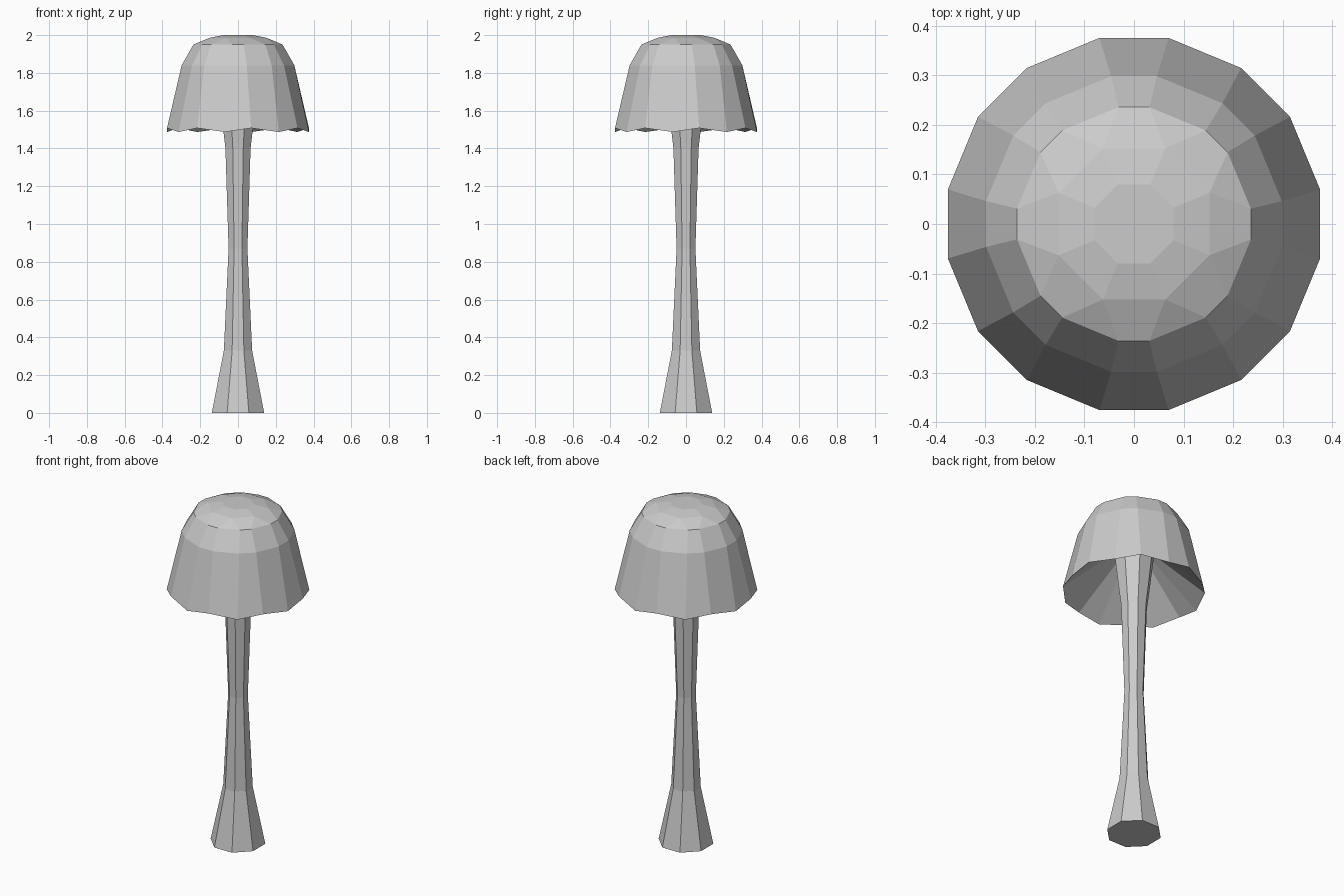
import bpy, bmesh, math

if "Cube" in bpy.data.objects:
    bpy.data.objects.remove(bpy.data.objects["Cube"])

grey = bpy.data.materials.new("plain grey")
grey.diffuse_color = (0.6, 0.6, 0.6, 1)
grey.use_nodes = True
grey.node_tree.nodes["Principled BSDF"].inputs["Base Color"].default_value = grey.diffuse_color


def ring(bm, angles, radius, heights):
    return [bm.verts.new((radius * math.cos(math.radians(a)),
                          radius * math.sin(math.radians(a)), z))
            for a, z in zip(angles, heights)]


def bridge(bm, low, high):
    n = len(low)
    for i in range(n):
        j = (i + 1) % n
        bm.faces.new((low[i], low[j], high[j], high[i]))


def finish(bm, name):
    bmesh.ops.recalc_face_normals(bm, faces=bm.faces)
    mesh = bpy.data.meshes.new(name)
    bm.to_mesh(mesh)
    bm.free()
    mesh.materials.append(grey)
    bpy.context.collection.objects.link(bpy.data.objects.new(name, mesh))


def paired(spread):
    # sixteen angles, in pairs around each eighth of a turn
    return [45 * k + s for k in range(8) for s in (-spread, spread)]


octagon = [45 * k + 22.5 for k in range(8)]

# Stem: eight-sided, waisted, flaring at both ends
bm = bmesh.new()
stem = [(0.15, 0), (0.081, 0.33), (0.054, 0.87), (0.072, 1.4), (0.086, 1.51), (0.115, 1.76)]
rings = [ring(bm, octagon, r, [z] * 8) for r, z in stem]
for a, b in zip(rings, rings[1:]):
    bridge(bm, a, b)
bm.faces.new(rings[0])
bm.faces.new(rings[-1])
finish(bm, "stem")

# Cap: wavy rim, steep sides, faceted crown and a hollow underside
bm = bmesh.new()
wave = [1.508 if k % 2 else 1.487 for k in range(16)]
gill = ring(bm, paired(11), 0.08, [1.75] * 16)
rim = ring(bm, paired(10.5), 0.382, wave)
side = ring(bm, paired(8.8), 0.302, [1.84] * 16)
shoulder = ring(bm, paired(7.5), 0.238, [1.95] * 16)
crown = ring(bm, octagon, 0.165, [1.985] * 8)
top = ring(bm, octagon, 0.086, [2.0] * 8)
bridge(bm, gill, rim)
bridge(bm, rim, side)
bridge(bm, side, shoulder)
for k in range(8):
    a, b, c = shoulder[2 * k], shoulder[2 * k + 1], shoulder[(2 * k + 2) % 16]
    bm.faces.new((a, b, crown[k], crown[k - 1]))
    bm.faces.new((b, c, crown[k]))
bridge(bm, crown, top)
bm.faces.new(top)
bm.faces.new(gill)
finish(bm, "cap")
